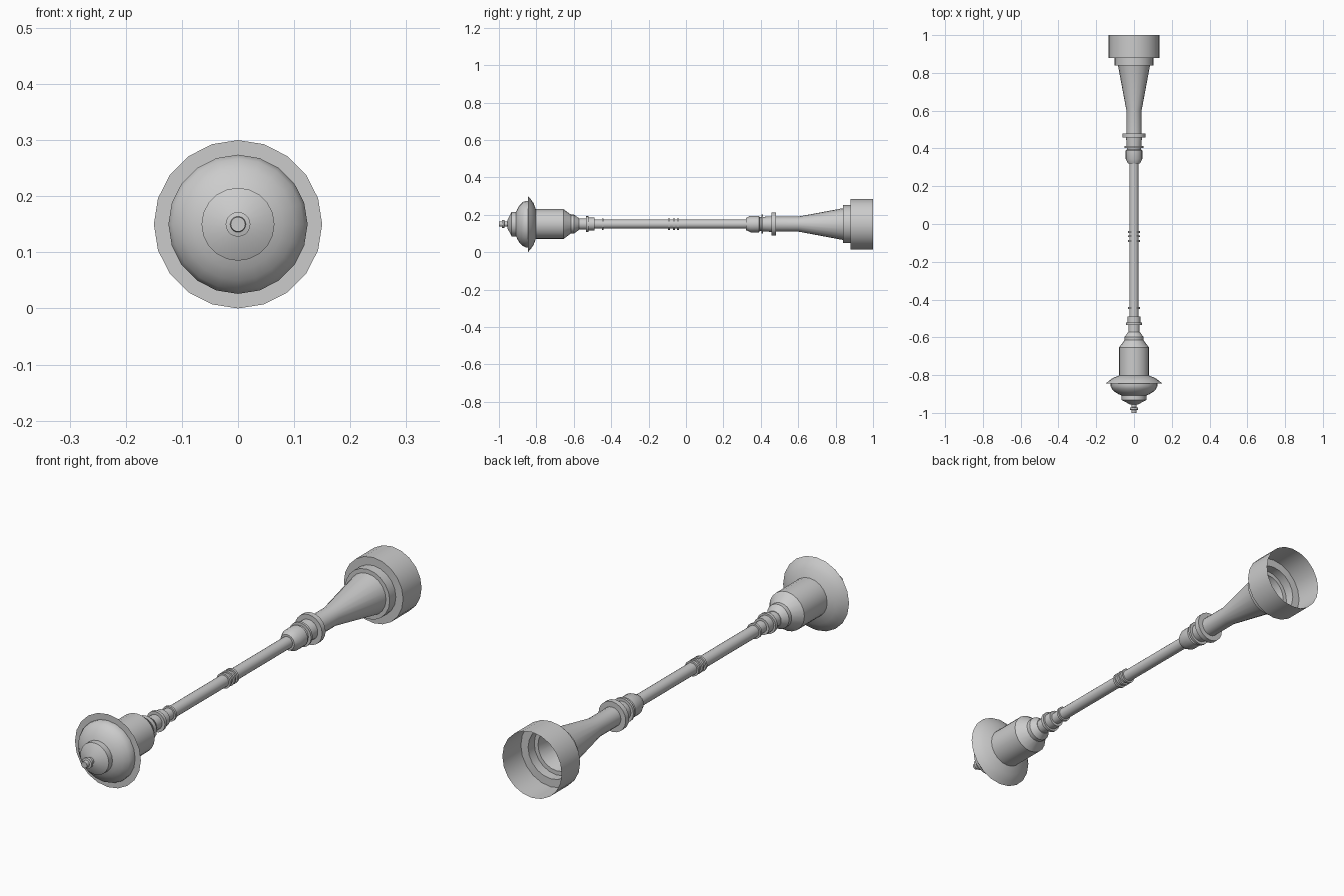
import bpy, bmesh, math

if "Cube" in bpy.data.objects:
    bpy.data.objects.remove(bpy.data.objects["Cube"])

SIDES, AXIS_Z = 20, 0.15


def lathe(name, profile, cap_front=False):
    """Revolve (y, radius) points, ordered front to back, around the long axis."""
    bm = bmesh.new()
    rings = []
    for y, r in profile:
        rings.append([bm.verts.new((r * math.sin(2 * math.pi * k / SIDES), y,
                                    AXIS_Z + r * math.cos(2 * math.pi * k / SIDES)))
                      for k in range(SIDES)])
    for a, b in zip(rings, rings[1:]):
        for k in range(SIDES):
            n = (k + 1) % SIDES
            bm.faces.new((a[k], a[n], b[n], b[k]))
    if cap_front:
        bm.faces.new(rings[0][::-1])
    mesh = bpy.data.meshes.new(name)
    bm.to_mesh(mesh)
    bm.free()
    ob = bpy.data.objects.new(name, mesh)
    bpy.context.collection.objects.link(ob)
    bpy.ops.object.select_all(action='DESELECT')
    ob.select_set(True)
    bpy.context.view_layer.objects.active = ob
    bpy.ops.object.shade_smooth_by_angle(angle=math.radians(30))
    return ob


def band(name, y, r, width=0.01, inner=0.022):
    """Thin raised ring around the shaft."""
    a, b = y - width / 2, y + width / 2
    return lathe(name, [(a, inner), (a, r), (b, r), (b, inner)])


# Front knob
lathe("tip_knob", [(-1.0, 0.013), (-0.985, 0.014), (-0.983, 0.022), (-0.972, 0.022),
                   (-0.97, 0.013), (-0.953, 0.013)], cap_front=True)

# Domed cap with flared rim
lathe("domed_cap", [(-0.955, 0.013), (-0.955, 0.022), (-0.932, 0.065), (-0.908, 0.065),
                    (-0.902, 0.08), (-0.89, 0.1), (-0.873, 0.117), (-0.858, 0.124),
                    (-0.845, 0.124), (-0.845, 0.15), (-0.829, 0.132),
                    (-0.815, 0.112), (-0.803, 0.08)])

# Cylindrical body and shoulder
lathe("front_body", [(-0.803, 0.08), (-0.655, 0.08), (-0.615, 0.05), (-0.598, 0.05),
                     (-0.573, 0.032), (-0.573, 0.024)])

# Stepped neck
lathe("front_neck", [(-0.573, 0.03), (-0.535, 0.03), (-0.535, 0.042), (-0.522, 0.042),
                     (-0.522, 0.034), (-0.49, 0.034), (-0.49, 0.024)])

# Long shaft and its bands
lathe("shaft", [(-0.58, 0.024), (0.33, 0.024)])
for i, y in enumerate((-0.445, -0.09, -0.065, -0.042)):
    band(f"shaft_band_{i + 1}", y, 0.031)

# Rear collar
lathe("rear_collar", [(0.32, 0.024), (0.32, 0.032), (0.345, 0.044), (0.39, 0.044),
                      (0.395, 0.037), (0.458, 0.042), (0.458, 0.062), (0.48, 0.062),
                      (0.48, 0.04)])
band("collar_ring", 0.408, 0.05, 0.01, 0.038)

# Open flared horn with stepped mouth
lathe("horn", [(0.48, 0.04), (0.6, 0.04), (0.84, 0.085), (0.84, 0.102), (0.88, 0.102),
               (0.88, 0.135), (1.0, 0.135)])
